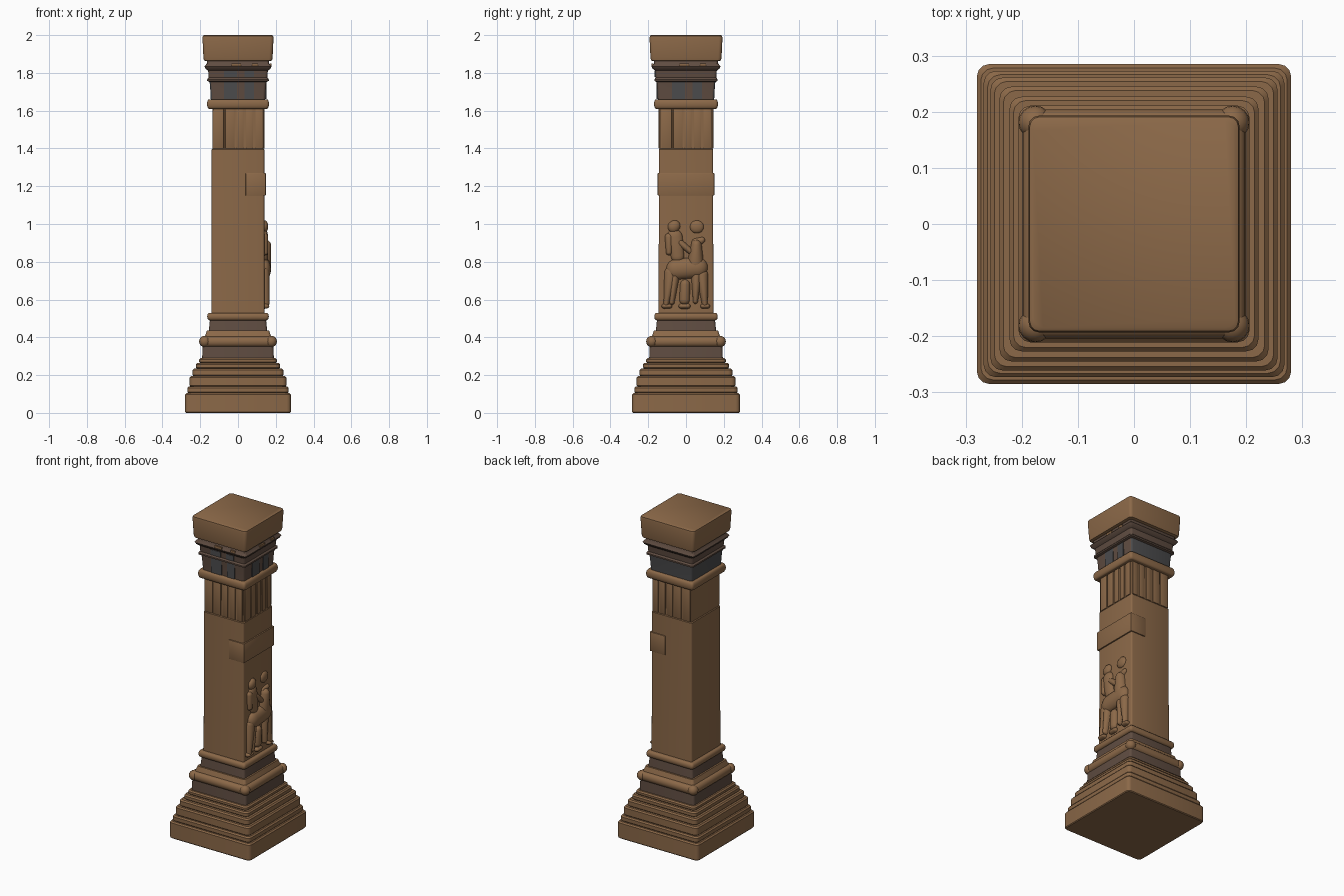
import bpy, bmesh, math
from mathutils import Vector, Matrix

cube = bpy.data.objects.get("Cube")
if cube:
    bpy.data.objects.remove(cube)


def material(name, rgb):
    m = bpy.data.materials.new(name)
    m.use_nodes = True
    m.diffuse_color = (*rgb, 1)
    bsdf = next(n for n in m.node_tree.nodes if n.type == 'BSDF_PRINCIPLED')
    bsdf.inputs["Base Color"].default_value = (*rgb, 1)
    bsdf.inputs["Roughness"].default_value = 0.9
    return m


STONE = material("brown stone", (0.26, 0.14, 0.065))
DARK = material("dark grey brown", (0.115, 0.073, 0.053))
SLATE = material("slate grey", (0.07, 0.07, 0.073))


def finish(name, bm, mats, angle=35):
    bmesh.ops.recalc_face_normals(bm, faces=bm.faces[:])
    mesh = bpy.data.meshes.new(name)
    bm.to_mesh(mesh)
    bm.free()
    for m in mats:
        mesh.materials.append(m)
    mesh.shade_smooth()
    mesh.set_sharp_from_angle(angle=math.radians(angle))
    obj = bpy.data.objects.new(name, mesh)
    bpy.context.scene.collection.objects.link(obj)


def skin(bm, rings):
    """Join equal rings of points into a closed tube."""
    rings = [[bm.verts.new(p) for p in ring] for ring in rings]
    for low, high in zip(rings, rings[1:]):
        n = len(low)
        for i in range(n):
            bm.faces.new((low[i], low[(i + 1) % n], high[(i + 1) % n], high[i]))
    bm.faces.new(rings[0])
    bm.faces.new(rings[-1])


def square_lathe(name, profile, mats, radius=0.014, rule=None):
    """Sweep a (half width, height) profile around a rounded square."""
    bm = bmesh.new()
    rings = []
    for half, z in profile:
        ring = []
        for quarter in range(4):
            mid = math.radians(90 * quarter + 45)
            sx = math.copysign(1, math.cos(mid))
            sy = math.copysign(1, math.sin(mid))
            for step in range(4):
                a = math.radians(90 * quarter + 30 * step)
                ring.append((sx * (half - radius) + radius * math.cos(a),
                             sy * (half + 0.005 - radius) + radius * math.sin(a), z))
        rings.append(ring)
    skin(bm, rings)
    if rule:
        bmesh.ops.recalc_face_normals(bm, faces=bm.faces[:])
        bm.normal_update()
        for f in bm.faces:
            f.material_index = rule(f)
    finish(name, bm, mats)


def box(name, low, high, mat, bevel=0.004):
    low, high = Vector(low), Vector(high)
    bm = bmesh.new()
    bmesh.ops.create_cube(bm, size=1, matrix=Matrix.Translation((low + high) / 2)
                          @ Matrix.Diagonal((*(high - low), 1)))
    if bevel:
        bmesh.ops.bevel(bm, geom=bm.edges[:], offset=bevel, segments=2,
                        profile=0.5, affect='EDGES')
    finish(name, bm, [mat])


def rolled(half, bottom, top, bulge):
    """Half-round moulding profile."""
    mid, r = (bottom + top) / 2, (top - bottom) / 2
    angles = [math.radians(-90 + 22.5 * i) for i in range(9)]
    return [(half - bulge + bulge * math.cos(a), mid + r * math.sin(a)) for a in angles]


# Stepped plinth
steps = [(0.28, 0, 0.105), (0.268, 0.105, 0.14), (0.256, 0.14, 0.195),
         (0.24, 0.195, 0.235), (0.222, 0.235, 0.265), (0.206, 0.265, 0.29)]
profile = []
for half, bottom, top in steps:
    profile += [(half - 0.004, bottom), (half, bottom + 0.005),
                (half, top - 0.008), (half - 0.007, top)]
square_lathe("stepped_plinth", profile, [STONE], radius=0.022)

# Base mouldings
square_lathe("lower_dark_band", [(0.19, 0.285), (0.187, 0.36)], [DARK])
square_lathe("base_roll", rolled(0.199, 0.35, 0.405, 0.02), [STONE], radius=0.02)
square_lathe("base_ledge", [(0.177, 0.40), (0.172, 0.415), (0.165, 0.435)], [STONE])
square_lathe("upper_dark_band", [(0.155, 0.43), (0.148, 0.50)], [DARK])
square_lathe("base_collar", rolled(0.163, 0.49, 0.53, 0.012), [STONE])
knobs = bmesh.new()
for sx in (-1, 1):
    for sy in (-1, 1):
        bmesh.ops.create_uvsphere(knobs, u_segments=16, v_segments=10, radius=0.03,
                                  matrix=Matrix.Translation((sx * 0.176, sy * 0.181, 0.378)))
finish("roll_corner_knobs", knobs, [STONE], 60)

# Shaft with slimmer upper section
square_lathe("shaft", [(0.141, 0.52), (0.139, 0.95), (0.139, 1.395), (0.135, 1.40),
                       (0.134, 1.62)], [STONE], radius=0.01)

# Flat strips between the flutes on three sides
for i, (a, b) in enumerate([(-0.131, -0.075), (-0.068, -0.018), (-0.008, 0.03),
                            (0.042, 0.08), (0.092, 0.13)]):
    box(f"front_flute_strip_{i}", (a, -0.145, 1.40), (b, -0.136, 1.62), STONE, 0.003)
    box(f"back_flute_strip_{i}", (a, 0.136, 1.40), (b, 0.145, 1.62), STONE, 0.003)
    box(f"left_flute_strip_{i}", (0.132, a, 1.40), (0.14, b, 1.62), STONE, 0.003)

# Raised band wrapped around one side
box("side_band", (0.04, -0.15, 1.15), (0.147, 0.15, 1.27), STONE)

# Capital
square_lathe("neck_collar", rolled(0.164, 1.61, 1.66, 0.01), [STONE])
square_lathe("capital_neck", [(0.144, 1.655), (0.146, 1.70), (0.151, 1.76)], [DARK, SLATE],
             rule=lambda f: int(f.normal.x < -0.5 or f.normal.y > 0.5))
square_lathe("capital_mouldings", [(0.15, 1.752), (0.163, 1.757), (0.163, 1.766),
                                   (0.155, 1.775), (0.158, 1.812), (0.172, 1.822),
                                   (0.178, 1.834), (0.165, 1.85), (0.162, 1.875)], [DARK])
for i, (a, b) in enumerate([(-0.075, -0.005), (0.035, 0.085)]):
    box(f"front_slate_panel_{i}", (a, -0.157, 1.662), (b, -0.149, 1.752), SLATE, 0)
    box(f"left_slate_panel_{i}", (0.144, a, 1.662), (0.152, b, 1.752), SLATE, 0)
    box(f"front_slate_patch_{i}", (a, -0.166, 1.777), (b, -0.16, 1.81), SLATE, 0)
    box(f"front_stone_patch_{i}", (a + 0.04, -0.182, 1.836), (b + 0.02, -0.174, 1.85), STONE, 0)
    box(f"left_stone_patch_{i}", (0.169, a + 0.04, 1.836), (0.177, b + 0.02, 1.85), STONE, 0)
square_lathe("top_block", [(0.168, 1.862), (0.18, 1.866), (0.183, 1.88), (0.188, 1.985),
                           (0.186, 1.996), (0.18, 2.0)], [STONE], radius=0.018)


# Carved relief of a rider and animal
def limbs(name, pieces, depth):
    """Flattened tapered capsules laid on the side face: y, z, radius at both ends."""
    bm = bmesh.new()
    for y1, z1, r1, y2, z2, r2 in pieces:
        start, end = Vector((0.138, y1, z1)), Vector((0.138, y2, z2))
        along = (end - start).normalized()
        across = Vector((0, -along.z, along.y))
        out = Vector((depth, 0, 0))
        rings = []
        for centre, r, first in ((start, r1, -80), (end, r2, 0)):
            for k in range(5):
                t = math.radians(first + 20 * k)
                middle = centre + along * r * math.sin(t)
                turns = [math.tau * j / 20 for j in range(20)]
                rings.append([middle + (across * r * math.cos(a) + out * math.sin(a)) * math.cos(t)
                              for a in turns])
        skin(bm, rings)
    finish(name, bm, [STONE], 60)


limbs("relief_animal_body", [(-0.05, 0.76, 0.055, 0.06, 0.77, 0.055),
                             (0.05, 0.79, 0.045, 0.055, 0.89, 0.028)], 0.037)
limbs("relief_animal_legs", [(-0.08, 0.74, 0.035, -0.105, 0.575, 0.014),
                             (-0.06, 0.72, 0.025, -0.075, 0.585, 0.014),
                             (0.055, 0.73, 0.028, 0.05, 0.59, 0.013),
                             (0.085, 0.73, 0.032, 0.10, 0.575, 0.015),
                             (-0.115, 0.565, 0.014, -0.085, 0.565, 0.012),
                             (0.09, 0.565, 0.014, 0.115, 0.565, 0.012)], 0.028)
limbs("relief_animal_head", [(0.055, 0.985, 0.034, 0.06, 0.985, 0.034),
                             (0.055, 0.90, 0.026, 0.085, 0.915, 0.016)], 0.016)
limbs("relief_rider", [(-0.065, 0.985, 0.032, -0.06, 0.99, 0.03),
                       (-0.06, 0.93, 0.042, -0.045, 0.83, 0.035),
                       (-0.09, 0.93, 0.022, -0.09, 0.85, 0.016),
                       (-0.03, 0.90, 0.018, 0.03, 0.85, 0.016)], 0.022)
limbs("relief_small_figure", [(-0.005, 0.68, 0.026, -0.008, 0.60, 0.028),
                              (-0.025, 0.565, 0.014, 0.01, 0.565, 0.014)], 0.024)
